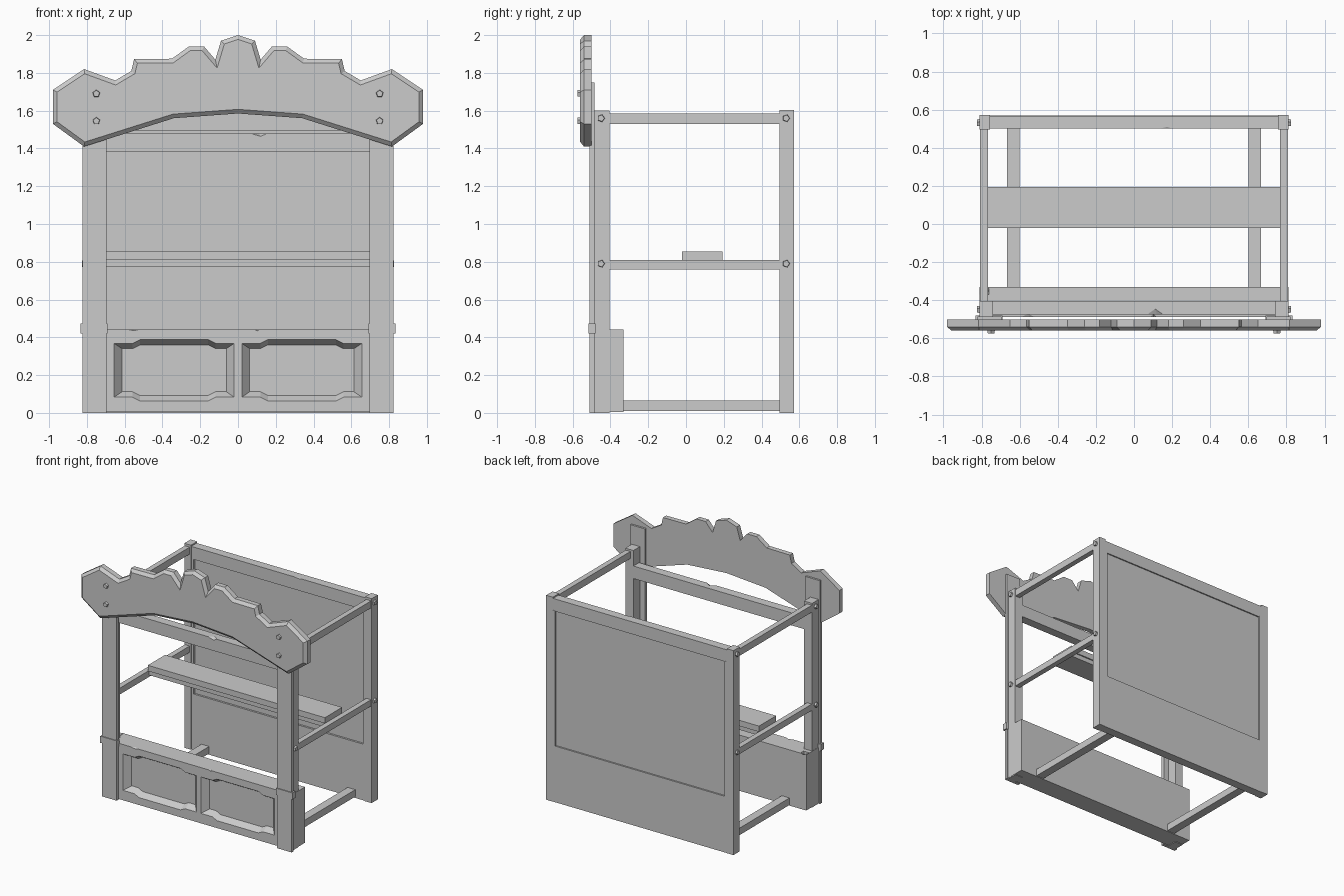
import bpy, bmesh, math
from mathutils import Vector, Matrix

if "Cube" in bpy.data.objects:
    bpy.data.objects.remove(bpy.data.objects["Cube"])


def finish(bm, name):
    bmesh.ops.recalc_face_normals(bm, faces=bm.faces)
    me = bpy.data.meshes.new(name)
    bm.to_mesh(me)
    bm.free()
    ob = bpy.data.objects.new(name, me)
    bpy.context.collection.objects.link(ob)
    return ob


def box(name, x, y, z):
    bm = bmesh.new()
    bmesh.ops.create_cube(bm, size=1)
    for v in bm.verts:
        v.co = Vector([(r[0] + r[1]) / 2 + c * (r[1] - r[0]) for r, c in zip((x, y, z), v.co)])
    return finish(bm, name)


def side_boxes(name, x, y, z):
    for s, tag in ((-1, "left"), (1, "right")):
        box(f"{name}_{tag}", sorted((s * x[0], s * x[1])), y, z)


def bolt(name, loc, axis):
    bm = bmesh.new()
    rot = Vector((0, 0, 1)).rotation_difference(Vector(axis)).to_matrix().to_4x4()
    bmesh.ops.create_cone(bm, cap_ends=True, segments=5, radius1=0.023, radius2=0.018,
                          depth=0.03, matrix=Matrix.Translation(loc) @ rot)
    finish(bm, name)


def loft(name, outer, inner, y0, y1):
    # prism between two xz outlines at different depths
    bm = bmesh.new()
    a = [bm.verts.new((x, y0, z)) for x, z in outer]
    b = [bm.verts.new((x, y1, z)) for x, z in inner]
    bm.faces.new(a)
    bm.faces.new(b)
    for i in range(len(a)):
        j = (i + 1) % len(a)
        bm.faces.new((a[i], a[j], b[j], b[i]))
    return finish(bm, name)


def cut(ob, cutter):
    m = ob.modifiers.new("cut", "BOOLEAN")
    m.operation = "DIFFERENCE"
    m.solver = "EXACT"
    m.object = cutter
    cutter.hide_render = True
    cutter.hide_viewport = True


def chip(ob, x, y, z, w, d, h):
    # splintered wedge taken from a top edge
    bm = bmesh.new()
    pts = [(-w, d, h), (w, d, h), (-w, -d, h), (w, -d, h), (w * .6, d * -1, -h), (w * .3, d * .6, 0)]
    for px, py, pz in pts:
        bm.verts.new((x + px, y + py, z + pz))
    bmesh.ops.convex_hull(bm, input=bm.verts)
    cut(ob, finish(bm, "chip_cutter"))


# scalloped header board with bevelled front
half = [(.09, 1.97), (.12, 1.87), (.18, 1.94), (.26, 1.94), (.35, 1.875), (.55, 1.873),
        (.565, 1.81), (.65, 1.76), (.815, 1.82), (.98, 1.71), (.98, 1.53), (.815, 1.41), (.34, 1.56)]
outline = [(0, 2.0)] + half + [(0, 1.585)] + [(-x, z) for x, z in reversed(half)]
bm = bmesh.new()
face = bm.faces.new([bm.verts.new((x, -.5, z)) for x, z in outline])
ext = bmesh.ops.extrude_face_region(bm, geom=[face], use_keep_orig=True)["geom"]
bmesh.ops.translate(bm, vec=(0, -.04, 0), verts=[g for g in ext if isinstance(g, bmesh.types.BMVert)])
bmesh.ops.recalc_face_normals(bm, faces=bm.faces)
front = min(bm.faces, key=lambda f: f.calc_center_median().y)
bmesh.ops.inset_region(bm, faces=[front], thickness=.022, use_even_offset=True)
for v in front.verts:
    v.co.y = -.56
finish(bm, "header_board")

# header bolts and frame bolts
for s in (-1, 1):
    for z in (1.545, 1.69):
        bolt("header_bolt", (s * .75, -.56, z), (0, -1, 0))
    for y in (-.45, .53):
        for z in (.79, 1.56):
            bolt("frame_bolt", (s * .81, y, z), (s, 0, 0))

# upright posts, facing planks and bands
side_boxes("front_post", (.74, .81), (-.487, -.405), (0, 1.6))
side_boxes("back_post", (.755, .812), (.495, .572), (0, 1.603))
side_boxes("front_plank", (.695, .822), (-.51, -.485), (0, 1.75))
side_boxes("plank_band", (.69, .833), (-.517, -.48), (.42, .472))

# side rails and floor rails
side_boxes("upper_rail", (.766, .808), (-.41, .5), (1.53, 1.585))
side_boxes("middle_rail", (.766, .808), (-.41, .5), (.76, .81))
side_boxes("floor_rail", (.6, .667), (-.34, .5), (.01, .065))

# front crossbeam with chip
beam = box("front_crossbeam", (-.75, .75), (-.475, -.405), (1.38, 1.478))
chip(beam, .09, -.47, 1.478, .07, .04, .03)

# back wall: frame boards around a recessed panel
top = box("back_top_board", (-.76, .76), (.5, .568), (1.495, 1.592))
chip(top, .12, .51, 1.60, .12, .025, .02)
box("back_lower_board", (-.76, .76), (.5, .57), (0, .44))
side_boxes("back_side_board", (.735, .76), (.5, .57), (.43, 1.5))
box("back_panel", (-.74, .74), (.515, .558), (.43, 1.5))

# counter shelf
box("shelf_top", (-.768, .768), (-.02, .193), (.81, .855))
box("shelf_underside", (-.766, .766), (-.01, .183), (.775, .812))

# front base with two recessed panels
base = box("front_base", (-.812, .812), (-.487, -.33), (.005, .442))


def panel(cx, hw, lo, hi, mid, step):
    p = [(-hw, lo), (-mid - .04, lo), (-mid, lo - step), (mid, lo - step), (mid + .04, lo), (hw, lo),
         (hw, hi), (mid + .04, hi), (mid, hi + step), (-mid, hi + step), (-mid - .04, hi), (-hw, hi)]
    return [(cx + x, z) for x, z in p]


for s in (-1, 1):
    cutter = loft("panel_cutter", panel(s * .338, .325, .078, .373, .18, .02),
                  panel(s * .338, .276, .112, .34, .18, .02), -.495, -.44)
    cut(base, cutter)
chip(base, -.58, -.49, .442, .08, .03, .022)
chip(base, .09, -.49, .442, .035, .03, .025)
chip(base, -.80, -.34, .442, .05, .03, .03)
